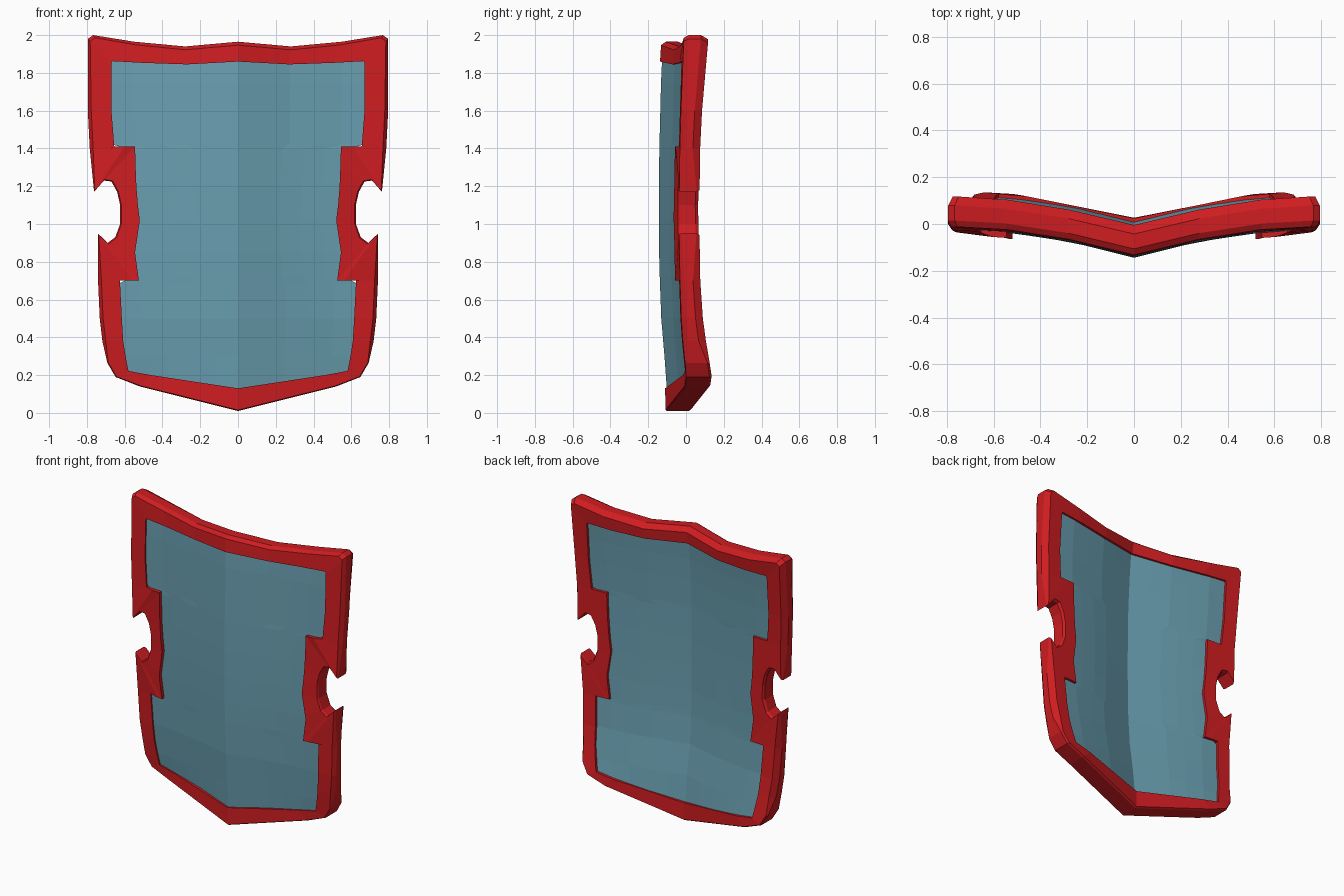
import bpy, bmesh

if "Cube" in bpy.data.objects:
    bpy.data.objects.remove(bpy.data.objects["Cube"])

def material(name, rgb):
    m = bpy.data.materials.new(name)
    m.diffuse_color = (*rgb, 1)
    m.use_nodes = True
    m.node_tree.nodes["Principled BSDF"].inputs["Base Color"].default_value = m.diffuse_color
    return m

def lerp(table, v):
    for (a, fa), (b, fb) in zip(table, table[1:]):
        if v <= b:
            return fa + (fb - fa) * (max(v, a) - a) / (b - a)
    return table[-1][1]

# Front surface: V-shaped across, gently bowed along the height
ACROSS = [(0, -.155), (.27, -.088), (.54, -.047), (.65, -.042), (.8, -.035)]
BOW = [(0, .047), (.2, .043), (.35, .025), (.5, .014), (.8, .003), (1.1, 0),
       (1.4, .004), (1.8, .014), (2, .026)]
DEPTH = [(0, .135), (.2, .135), (.6, .108), (1.5, .108), (2, .13)]

def front(x, z):
    return lerp(ACROSS, abs(x)) + lerp(BOW, z)

def make(name, bm, mat):
    bmesh.ops.remove_doubles(bm, verts=bm.verts, dist=.0005)
    bmesh.ops.recalc_face_normals(bm, faces=bm.faces)
    me = bpy.data.meshes.new(name)
    bm.to_mesh(me)
    bm.free()
    ob = bpy.data.objects.new(name, me)
    bpy.context.collection.objects.link(ob)
    me.materials.append(mat)
    return ob

# Frame stations, right half: outer x, outer z, inner x, inner z, raised grip pad
P = .016
STATIONS = [
    (0, 1.965, 0, 1.86, 0), (.28, 1.94, .27, 1.845, 0), (.55, 1.965, .5, 1.853, 0),
    (.767, 2.0, .665, 1.862, 0), (.795, 1.98, .67, 1.85, 0), (.795, 1.6, .67, 1.6, 0),
    (.785, 1.4, .655, 1.41, 0), (.762, 1.17, .6, 1.41, P), (.71, 1.23, .545, 1.41, P),
    (.67, 1.225, .542, 1.3, P), (.64, 1.17, .538, 1.2, P), (.624, 1.1, .53, 1.1, P),
    (.624, 1.0, .52, 1.02, P), (.65, .93, .545, .85, P), (.69, .9, .525, .7, P),
    (.742, .95, .56, .7, P), (.741, .7, .625, .7, 0), (.732, .5, .615, .5, 0),
    (.718, .38, .608, .38, 0), (.692, .265, .59, .27, 0), (.648, .19, .58, .222, 0),
    (.52, .14, .46, .2, 0), (0, .01, 0, .13, 0)]

def section(ox, oz, ix, iz, pad):
    L = ((ix - ox) ** 2 + (iz - oz) ** 2) ** .5
    s = .3 if oz < .3 else (.4 if pad else 1)
    fo, fi = front(ox, oz), front(ix, iz)
    to, ti = lerp(DEPTH, oz), lerp(DEPTH, iz)

    def at(inset, y):
        k = inset / L
        return (ox + (ix - ox) * k, y, oz + (iz - oz) * k)
    bf, bb = at(.018 * s, 0), at(.028 * s, 0)
    return [(ix, fi - pad, iz),
            (bf[0], front(bf[0], bf[2]), bf[2]),
            (ox, fo + .025 * s, oz),
            (ox, fo + to - .04 * s, oz),
            (bb[0], front(bb[0], bb[2]) + to, bb[2]),
            (ix, fi + ti, iz)]

red = material("red_trim", (.62, .012, .015))
blue = material("blue_panel", (.14, .34, .43))

half = [section(*s) for s in STATIONS]
loop = half + [[(-x, y, z) for x, y, z in s] for s in half[-2:0:-1]]
bm = bmesh.new()
rings = [[bm.verts.new(p) for p in s] for s in loop]
for i, r in enumerate(rings):
    q = rings[(i + 1) % len(rings)]
    for j in range(6):
        k = (j + 1) % 6
        bm.faces.new((r[j], r[k], q[k], q[j]))
make("frame", bm, red)

# Panel: closed slab set slightly back inside the frame
ROWS = [(None, .6), (.3, .615), (.5, .63), (.68, .64), (.715, .57), (.85, .565),
        (1.02, .55), (1.2, .56), (1.395, .575), (1.425, .68), (1.6, .69),
        (1.75, .69), (1.88, .69)]
COLS = [-1, -.8, -.6, -.4, -.2, 0, .2, .4, .6, .8, 1]
bm = bmesh.new()
sides = []
for back in (0, 1):
    grid = []
    for z, w in ROWS:
        row = []
        for c in COLS:
            x = c * w
            h = .11 + .15 * abs(x) if z is None else z
            y = front(x, h) + (lerp(DEPTH, h) - .015 if back else .01)
            row.append(bm.verts.new((x, y, h)))
        grid.append(row)
    for a, b in zip(grid, grid[1:]):
        for i in range(len(COLS) - 1):
            bm.faces.new((a[i], a[i + 1], b[i + 1], b[i]))
    rim = grid[0] + [r[-1] for r in grid[1:]] + grid[-1][-2::-1] + [r[0] for r in grid[-2:0:-1]]
    sides.append(rim)
f, b = sides
for i in range(len(f)):
    j = (i + 1) % len(f)
    bm.faces.new((f[i], f[j], b[j], b[i]))
make("panel", bm, blue)
